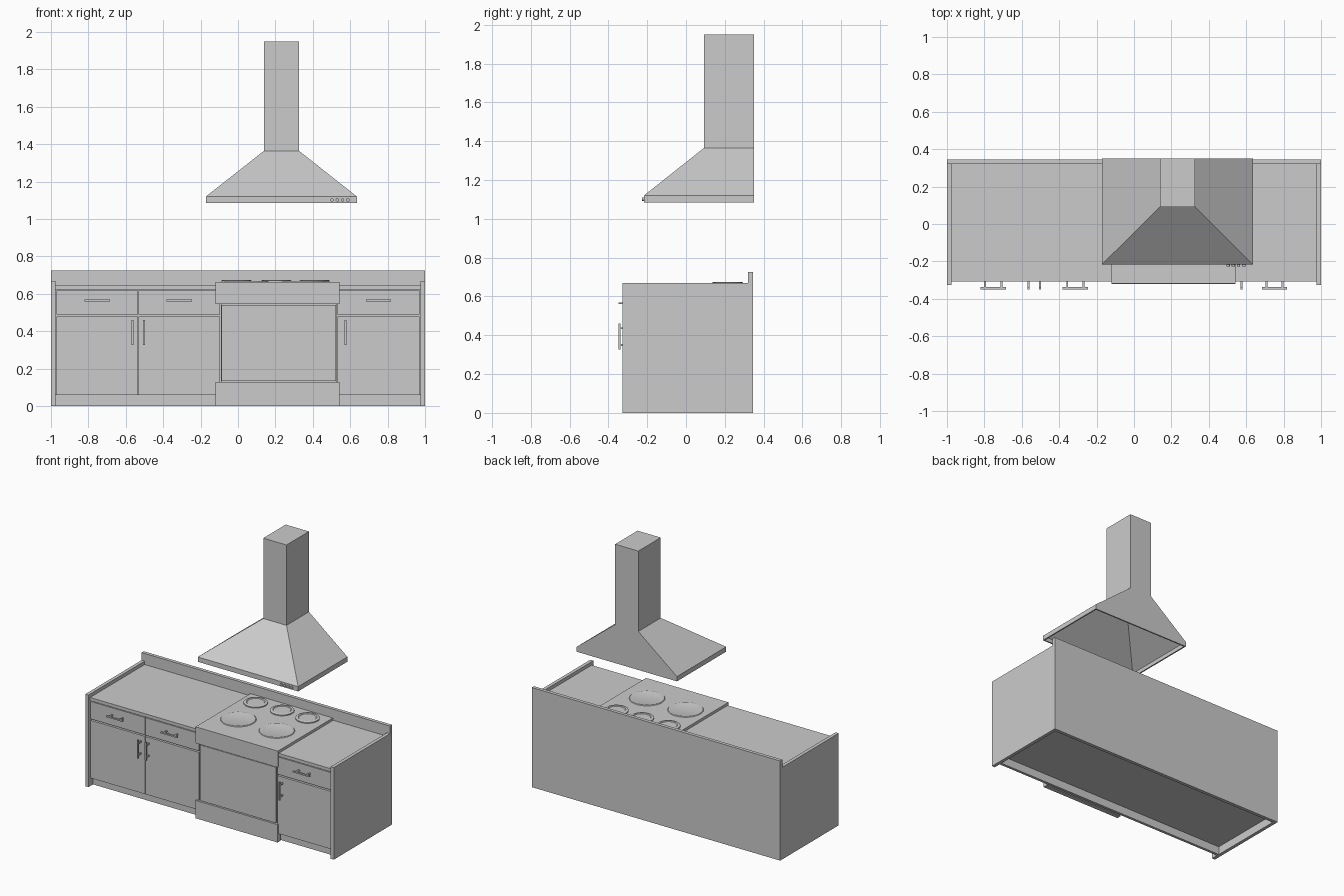
import bpy, bmesh, math
from mathutils import Matrix

if "Cube" in bpy.data.objects:
    bpy.data.objects.remove(bpy.data.objects["Cube"])


def finish(name, bm):
    bmesh.ops.recalc_face_normals(bm, faces=bm.faces)
    me = bpy.data.meshes.new(name)
    bm.to_mesh(me)
    bm.free()
    ob = bpy.data.objects.new(name, me)
    bpy.context.collection.objects.link(ob)
    return ob


def add_box(bm, x0, x1, y0, y1, z0, z1):
    m = Matrix.Translation(((x0 + x1) / 2, (y0 + y1) / 2, (z0 + z1) / 2)) @ \
        Matrix.Diagonal((x1 - x0, y1 - y0, z1 - z0, 1))
    bmesh.ops.create_cube(bm, size=1, matrix=m)


def box(name, *dims):
    bm = bmesh.new()
    add_box(bm, *dims)
    return finish(name, bm)


def lathe(name, x, y, z, profile, steps=40):
    # spin an (r, z) profile about a vertical axis
    bm = bmesh.new()
    rings = [[bm.verts.new((x + r * math.cos(2 * math.pi * i / steps),
                            y + r * math.sin(2 * math.pi * i / steps), z + h))
              for i in range(steps)] for r, h in profile]
    for a, b in zip(rings, rings[1:]):
        for i in range(steps):
            j = (i + 1) % steps
            bm.faces.new((a[i], a[j], b[j], b[i]))
    bm.faces.new(rings[-1])
    ob = finish(name, bm)
    for p in ob.data.polygons:
        p.use_smooth = True
    ob.data.set_sharp_from_angle(angle=math.radians(30))
    return ob


def handle(name, x, z, length, vertical):
    # bar on two posts
    bm = bmesh.new()
    t, h, p = 0.005, length / 2, length * 0.32
    dx, dz = (t, h) if vertical else (h, t)
    add_box(bm, x - dx, x + dx, -0.349, -0.338, z - dz, z + dz)
    for s in (-p, p):
        px, pz = (x, z + s) if vertical else (x + s, z)
        add_box(bm, px - t, px + t, -0.34, -0.305, pz - t, pz + t)
    return finish(name, bm)


# Cabinet shell
for side, x in (("left", -0.9875), ("right", 0.9875)):
    box(side + "_side_panel", x - 0.0125, x + 0.0125, -0.327, 0.32, 0, 0.67)
box("back_panel", -1, 1, 0.32, 0.345, 0, 0.725)
box("carcass", -0.975, 0.975, -0.288, 0.32, 0.06, 0.622)
box("countertop", -0.975, 0.975, -0.308, 0.32, 0.622, 0.645)
box("toe_kick", -0.975, 0.975, -0.275, -0.255, 0.0, 0.06)

# Doors, drawers and their handles
fronts = [(-0.97, -0.535, -0.565), (-0.531, -0.097, -0.503), (0.533, 0.97, 0.575)]
for i, (x0, x1, hx) in enumerate(fronts, 1):
    box(f"door_{i}", x0, x1, -0.308, -0.288, 0.06, 0.48)
    box(f"drawer_{i}", x0, x1, -0.308, -0.288, 0.49, 0.617)
    handle(f"door_handle_{i}", hx, 0.393, 0.135, True)
    handle(f"drawer_handle_{i}", (x0 + x1) / 2, 0.565, 0.135, False)

# Oven and cooktop
box("oven_body", -0.092, 0.528, -0.30, -0.28, 0.03, 0.56)
box("oven_door", -0.088, 0.524, -0.314, -0.30, 0.135, 0.54)
box("oven_control_panel", -0.12, 0.543, -0.317, -0.285, 0.545, 0.65)
box("oven_base", -0.12, 0.543, -0.32, -0.285, 0, 0.13)
box("cooktop", -0.12, 0.543, -0.317, 0.315, 0.64, 0.664)

# Burners: two large dished plates in front, three small raised ones behind
for i, x in enumerate((0.045, 0.355), 1):
    lathe(f"large_burner_{i}", x, -0.06, 0.663,
          [(0.12, 0), (0.115, 0.005), (0.108, 0.006), (0.095, 0.002)])
for i, x in enumerate((-0.008, 0.205, 0.41), 1):
    lathe(f"small_burner_{i}", x, 0.215, 0.663,
          [(0.08, 0), (0.08, 0.008), (0.074, 0.011), (0.062, 0.011), (0.057, 0.007)])

# Hood canopy: open-bottomed shell with a vertical rim
bm = bmesh.new()
levels = [(-0.172, 0.636, -0.217, 1.085), (-0.172, 0.636, -0.217, 1.12),
          (0.139, 0.326, 0.092, 1.365)]
loops = [[bm.verts.new(c) for c in ((x0, y0, z), (x1, y0, z), (x1, 0.35, z), (x0, 0.35, z))]
         for x0, x1, y0, z in levels]
for a, b in zip(loops, loops[1:]):
    for i in range(4):
        j = (i + 1) % 4
        bm.faces.new((a[i], a[j], b[j], b[i]))
bm.faces.new(loops[-1])
canopy = finish("hood_canopy", bm)
sol = canopy.modifiers.new("shell", 'SOLIDIFY')
sol.thickness = 0.014
sol.offset = -1

# Chimney and hood buttons
box("hood_chimney", 0.139, 0.326, 0.092, 0.35, 1.365, 1.95)
for i in range(4):
    bm = bmesh.new()
    m = Matrix.Translation((0.503 + i * 0.028, -0.219, 1.102)) @ Matrix.Rotation(math.pi / 2, 4, 'X')
    bmesh.ops.create_cone(bm, cap_ends=True, segments=16, radius1=0.009, radius2=0.009,
                          depth=0.014, matrix=m)
    finish(f"hood_button_{i + 1}", bm)
